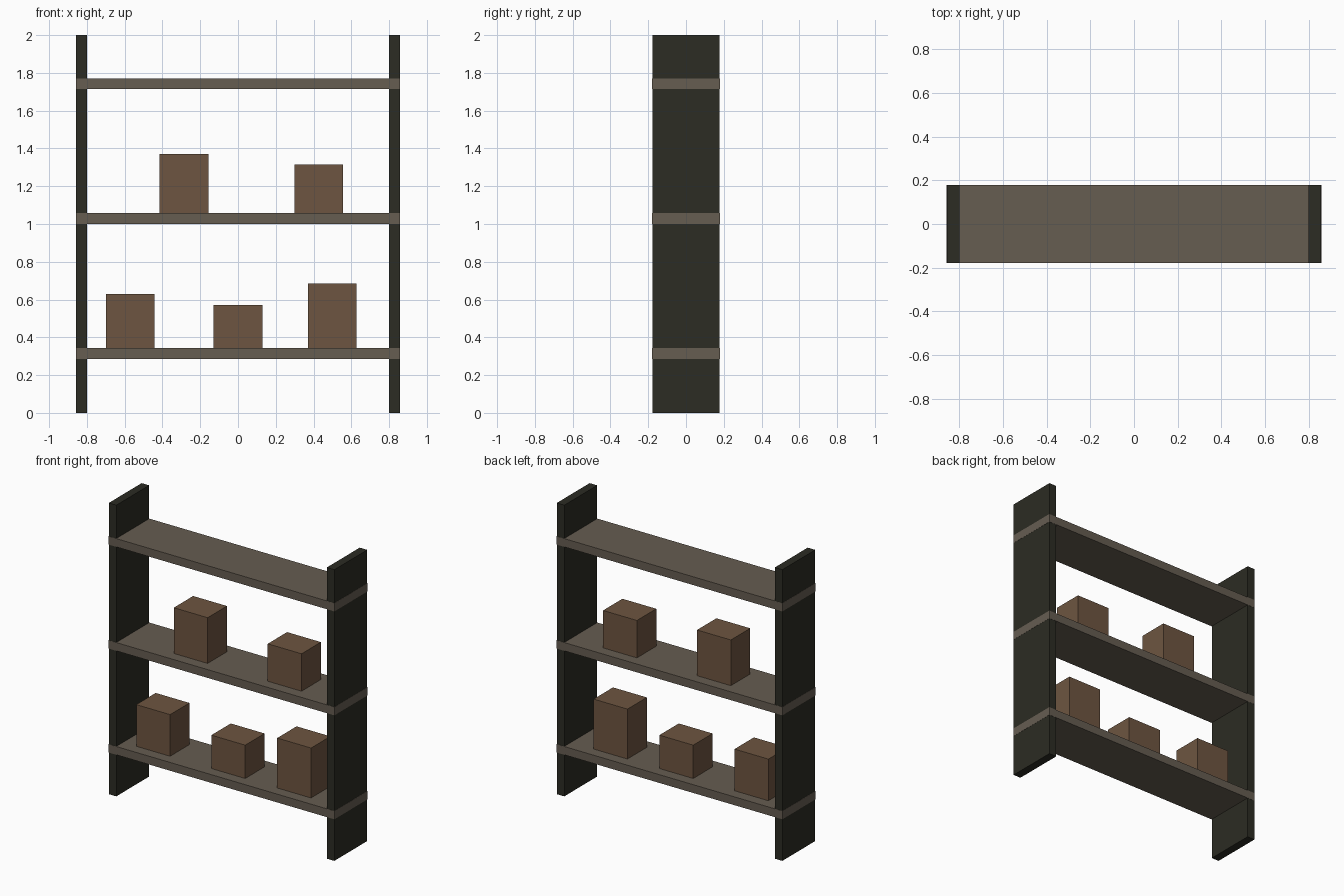
import bpy

cube = bpy.data.objects.get("Cube")
if cube:
    bpy.data.objects.remove(cube, do_unlink=True)


def make_material(name, rgb):
    mat = bpy.data.materials.new(name)
    mat.use_nodes = True
    mat.diffuse_color = (*rgb, 1)
    mat.node_tree.nodes["Principled BSDF"].inputs["Base Color"].default_value = (*rgb, 1)
    return mat


def box(name, size, centre_x, bottom, mat):
    """Box centred on y = 0, resting at height bottom."""
    bpy.ops.mesh.primitive_cube_add(size=1, location=(centre_x, 0, bottom + size[2] / 2))
    obj = bpy.context.object
    obj.name = name
    obj.scale = size
    bpy.ops.object.transform_apply(location=False, rotation=False, scale=True)
    obj.data.materials.append(mat)
    return obj


dark_wood = make_material("dark stained wood", (0.025, 0.025, 0.017))
grey_wood = make_material("grey brown wood", (0.133, 0.109, 0.083))
cardboard = make_material("brown cardboard", (0.155, 0.091, 0.052))

WIDTH, DEPTH, BOARD = 1.714, 0.357, 0.057
PROUD = 0.002  # shelf ends show through the side panels

# Side panels
for name, side in (("left_panel", 1), ("right_panel", -1)):
    box(name, (BOARD, DEPTH, 2), side * (WIDTH - BOARD) / 2, 0, dark_wood)

# Shelves with the (x, height) of the boxes standing on each
shelves = {
    "lower": (0.286, [(-0.571, 0.286), (0, 0.229), (0.5, 0.343)]),
    "middle": (1.0, [(-0.286, 0.314), (0.428, 0.257)]),
    "upper": (1.714, []),
}
for level, (z, contents) in shelves.items():
    box(level + "_shelf", (WIDTH + PROUD, DEPTH + PROUD, BOARD), 0, z, grey_wood)
    for i, (x, height) in enumerate(contents, 1):
        box(f"{level}_box_{i}", (0.257, 0.21, height), x, z + BOARD, cardboard)
